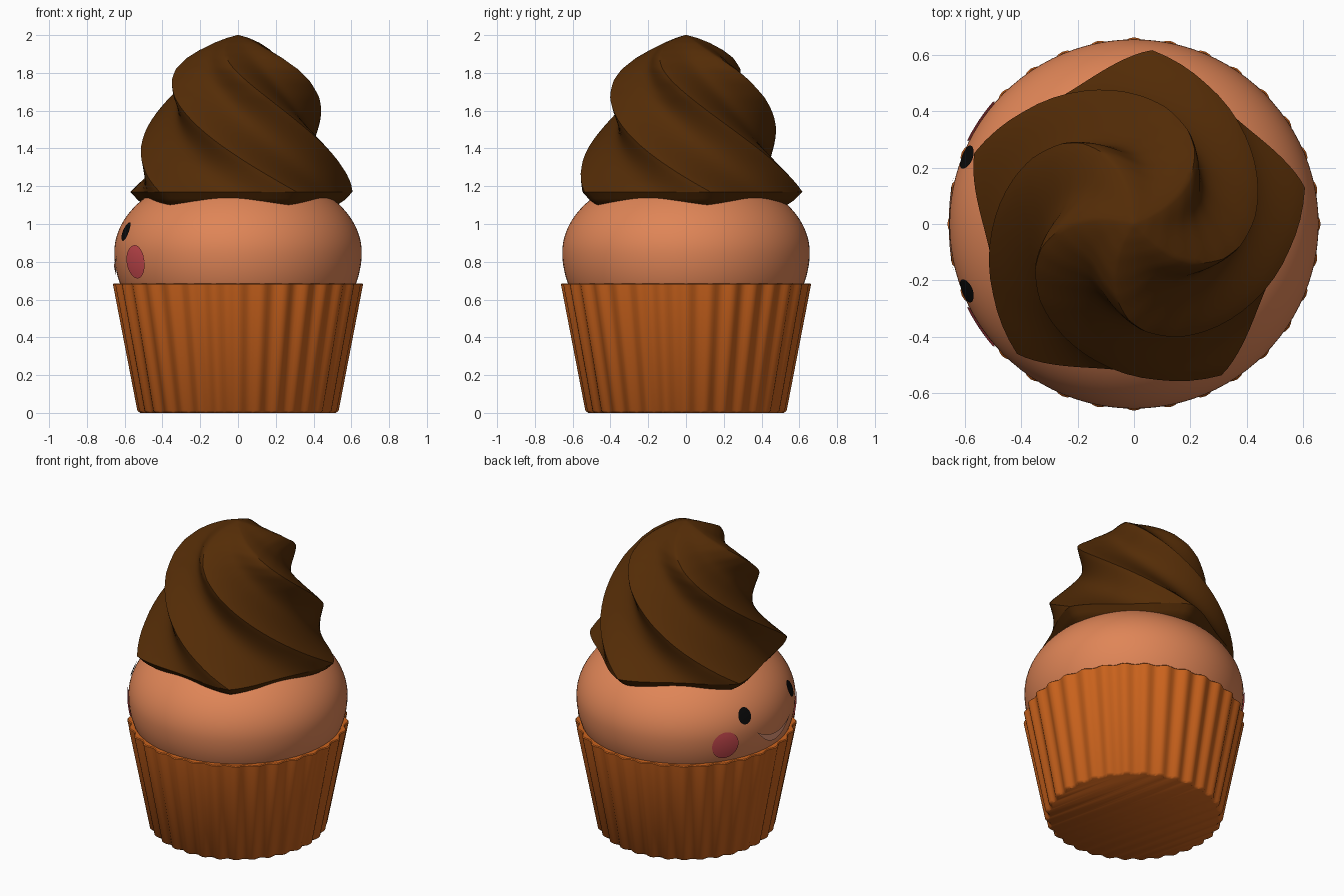
import bpy, bmesh, math
from math import sin, cos, pi, radians, sqrt

if "Cube" in bpy.data.objects:
    bpy.data.objects.remove(bpy.data.objects["Cube"])


def material(name, rgb):
    m = bpy.data.materials.new(name)
    m.diffuse_color = (*rgb, 1)
    m.use_nodes = True
    m.node_tree.nodes["Principled BSDF"].inputs["Base Color"].default_value = m.diffuse_color
    return m


ORANGE = material("orange paper", (0.60, 0.125, 0.012))
CAKE = material("peach cake", (0.74, 0.235, 0.095))
CHOCOLATE = material("chocolate", (0.088, 0.025, 0.002))
BLACK = material("black", (0.003, 0.003, 0.003))
RED = material("blush red", (0.60, 0.07, 0.08))
MOUTH = material("light peach", (0.82, 0.33, 0.20))


def finish(name, bm, mat, angle=30):
    me = bpy.data.meshes.new(name)
    bm.to_mesh(me)
    bm.free()
    ob = bpy.data.objects.new(name, me)
    bpy.context.collection.objects.link(ob)
    me.materials.append(mat)
    bpy.ops.object.select_all(action='DESELECT')
    ob.select_set(True)
    bpy.context.view_layer.objects.active = ob
    bpy.ops.object.shade_smooth_by_angle(angle=radians(angle))
    return ob


def loft(name, mat, rows, n, radius, angle=30):
    """Stack closed rings; radius(row, theta) gives each ring's outline."""
    bm = bmesh.new()
    rings = []
    for row in rows:
        ring = []
        for i in range(n):
            a = 2 * pi * i / n
            r, turn = radius(row, a)
            ring.append(bm.verts.new((r * cos(a + turn), r * sin(a + turn), row[0])))
        rings.append(ring)
    for lo, hi in zip(rings, rings[1:]):
        for i in range(n):
            j = (i + 1) % n
            bm.faces.new((lo[i], lo[j], hi[j], hi[i]))
    bm.faces.new(rings[0][::-1])
    bm.faces.new(rings[-1])
    return finish(name, bm, mat, angle)


# Pleated paper wrapper: height, radius
PLEATS = 32


def pleat(row, a):
    return row[1] - 0.010 * (1 - cos(a * PLEATS)), 0


loft("wrapper", ORANGE, [(0, 0.518), (0.012, 0.533), (0.68, 0.662), (0.685, 0.657)],
     PLEATS * 8, pleat, 40)


# Cake body: squashed ball
def body_radius(z):
    h = (z - 0.85) / (0.44 if z > 0.85 else 0.55)
    return 0.655 * sqrt(max(0, 1 - h * h))


heights = [0.60 + 0.02 * i for i in range(34)]
loft("cake_body", CAKE, [(z, body_radius(z)) for z in heights], 96, lambda row, a: (row[1], 0))

# Twisted five-ridge frosting: height, ridge radius, groove depth
PROFILE = [(1.09, 0.52, 0.16), (1.125, 0.575, 0.16), (1.17, 0.62, 0.16), (1.30, 0.560, 0.18),
           (1.45, 0.505, 0.22), (1.59, 0.458, 0.26), (1.67, 0.430, 0.28), (1.76, 0.385, 0.29),
           (1.82, 0.34, 0.28), (1.88, 0.27, 0.24), (1.92, 0.205, 0.20), (1.96, 0.125, 0.15),
           (1.985, 0.06, 0.1), (2.0, 0.004, 0)]
STEPS = 4
rows = []
for p, q in zip(PROFILE, PROFILE[1:]):
    for k in range(STEPS):
        rows.append(tuple(s + (t - s) * k / STEPS for s, t in zip(p, q)))
rows.append(PROFILE[-1])


def swirl(row, a):
    z, r, depth = row
    sector = 2 * pi / 5
    t = abs((a + sector / 2) % sector - sector / 2) / (sector / 2)
    turn = radians(84 - 162 * max(0, z - 1.17))
    return r * (1 - depth * sin(t * pi / 2) ** 1.15), turn


loft("frosting", CHOCOLATE, rows, 120, swirl)


# Face details: thin plates that follow the cake surface on the -x side
def plate(name, mat, columns, lift=0.007):
    """columns: (sideways offset, bottom height, top height) in order of rising offset."""
    bm = bmesh.new()
    grid = []
    for y, z0, z1 in columns:
        col = []
        for k in range(9):
            z = z0 + (z1 - z0) * k / 8
            r = body_radius(z) + lift
            a = pi - y / 0.645
            col.append(bm.verts.new((r * cos(a), r * sin(a), z)))
        grid.append(col)
    for c, d in zip(grid, grid[1:]):
        for k in range(8):
            bm.faces.new((c[k], c[k + 1], d[k + 1], d[k]))
    bmesh.ops.remove_doubles(bm, verts=bm.verts, dist=1e-5)
    return finish(name, bm, mat)


def oval(y, z, w, h, n=24):
    return [(y - w * cos(pi * i / n), z - h * sin(pi * i / n) - 1e-6, z + h * sin(pi * i / n))
            for i in range(n + 1)]


for side, tag in ((1, "left"), (-1, "right")):
    plate("eye_" + tag, BLACK, oval(side * 0.245, 0.96, 0.044, 0.049))
    plate("cheek_" + tag, RED, oval(side * 0.382, 0.80, 0.083, 0.088))

# Smiling crescent mouth
smile = []
for i in range(25):
    u = -1 + i / 12
    smile.append((0.165 * u, 0.73 + 0.105 * u * u, 0.782 + 0.053 * u * u))
plate("mouth", MOUTH, smile)
